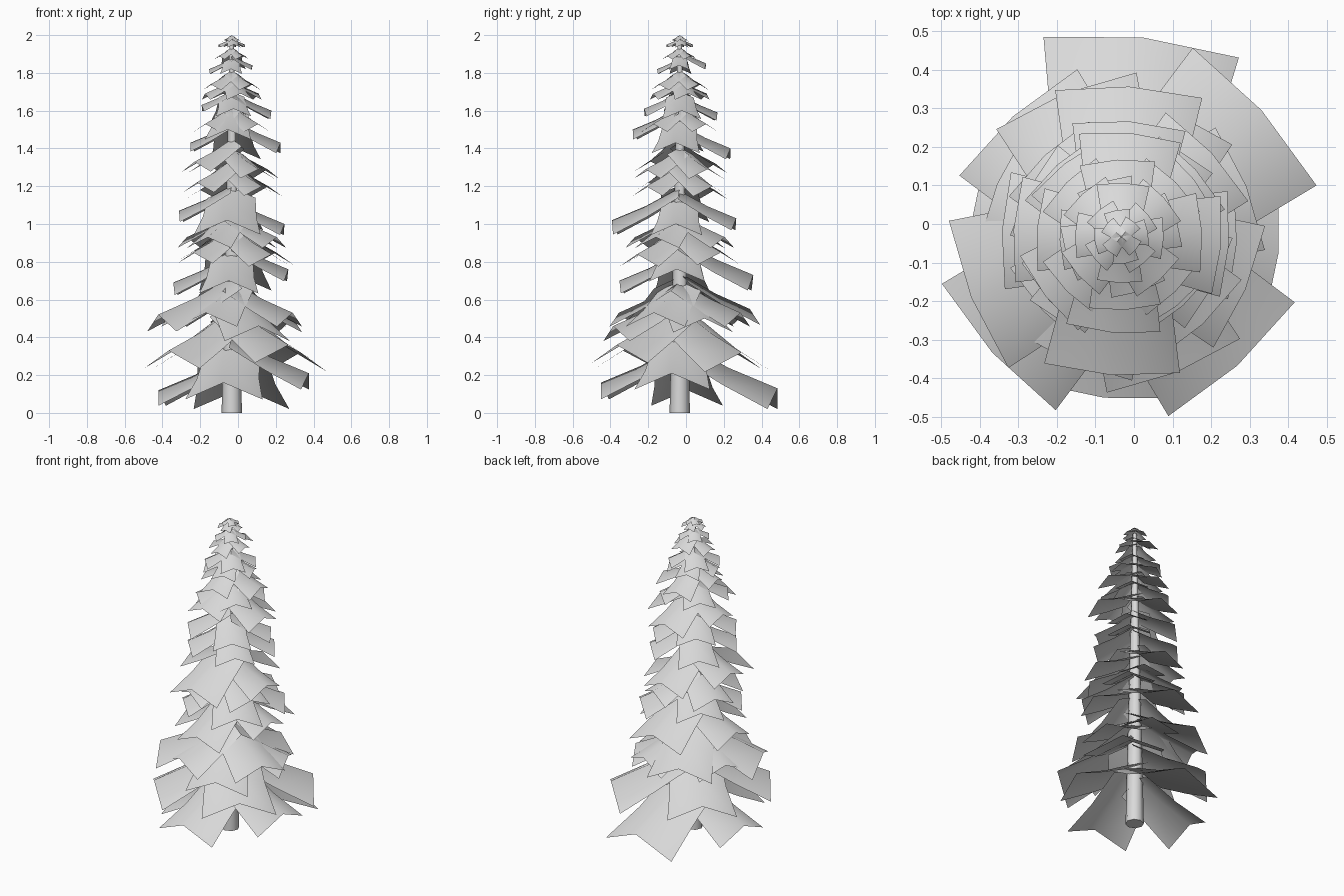
import bpy, bmesh, math
from mathutils import Matrix, Vector

cube = bpy.data.objects.get("Cube")
if cube:
    bpy.data.objects.remove(cube)

AXIS = Vector((-0.033, -0.033, 0))

# One pale grey for the whole tree
grey = bpy.data.materials.new("pale_grey")
grey.use_nodes = True
colour = (0.7, 0.7, 0.7, 1)
grey.diffuse_color = colour
grey.node_tree.nodes["Principled BSDF"].inputs["Base Color"].default_value = colour


def make_object(name, bm):
    mesh = bpy.data.meshes.new(name)
    bm.to_mesh(mesh)
    bm.free()
    mesh.materials.append(grey)
    for face in mesh.polygons:
        face.use_smooth = True
    obj = bpy.data.objects.new(name, mesh)
    bpy.context.collection.objects.link(obj)
    return obj


def add_bough(bm, tip_z, reach, yaw):
    """Roof-shaped sheet: a sloping ridge with two drooping sides."""
    turn = Matrix.Rotation(math.radians(yaw), 3, "Z")
    rows = []
    for t in (0, 0.5, 1):
        half = reach * (0.35 + 0.05 * t + 0.09 * t * t)
        ridge = tip_z + reach * 0.48 * (1 - t) ** 1.2
        row = []
        for side in (-1, 0, 1):
            out = reach * t * (1 - 0.05 * abs(side))
            z = ridge - abs(side) * half * 0.43
            row.append(bm.verts.new(turn @ Vector((out, side * half, z)) + AXIS))
        rows.append(row)
    for a, b in zip(rows, rows[1:]):
        for i in range(2):
            bm.faces.new((a[i], b[i], b[i + 1], a[i + 1]))


def add_whorl(name, yaw, boughs):
    bm = bmesh.new()
    for k, (tip_z, reach) in enumerate(boughs):
        add_bough(bm, tip_z, reach, yaw + 90 * k)
    make_object(name, bm)


# Trunk
bm = bmesh.new()
bmesh.ops.create_cone(bm, cap_ends=True, segments=8, radius1=0.054, radius2=0.012,
                      depth=1.96, matrix=Matrix.Translation(AXIS + Vector((0, 0, 0.98))))
trunk = make_object("trunk", bm)
for face in trunk.data.polygons:
    face.use_smooth = abs(face.normal.z) < 0.5

# Uneven whorls: yaw of the first bough, then ridge tip height and reach of each,
# counter-clockwise
uneven = [
    (-6, (0.21, 0.41), (0.13, 0.52), (0.12, 0.39), (0.16, 0.42)),
    (42, (0.32, 0.49), (0.32, 0.42), (0.33, 0.45), (0.36, 0.45)),
    (22, (0.50, 0.35), (0.55, 0.40), (0.52, 0.42), (0.46, 0.38)),
    (-3, (0.76, 0.30), (0.73, 0.39), (0.69, 0.31), (0.70, 0.32)),
    (43, (0.85, 0.32), (0.86, 0.29), (0.85, 0.28), (0.84, 0.31)),
    (-4, (1.00, 0.28), (1.03, 0.30), (1.07, 0.28), (1.02, 0.36)),
    (42, (1.20, 0.26), (1.18, 0.25), (1.22, 0.25), (1.20, 0.24)),
    (38, (1.29, 0.24), (1.32, 0.24), (1.33, 0.25), (1.29, 0.23)),
    (-5, (1.43, 0.26), (1.40, 0.27), (1.43, 0.22), (1.50, 0.25)),
    (3, (1.60, 0.21), (1.59, 0.20), (1.63, 0.16), (1.61, 0.19)),
    (-2, (1.84, 0.11), (1.85, 0.14), (1.82, 0.12), (1.82, 0.12)),
]
for n, (yaw, *boughs) in enumerate(uneven, 1):
    add_whorl(f"bough_whorl_{n}", yaw, boughs)

# Even whorls: yaw, ridge tip height, reach
even = [(67, 0.53, 0.35), (62, 0.93, 0.27), (45, 1.53, 0.20), (18, 1.69, 0.15),
        (42, 1.74, 0.15), (40, 1.89, 0.09), (10, 1.95, 0.07), (50, 1.975, 0.05)]
for n, (yaw, tip_z, reach) in enumerate(even, 1):
    add_whorl(f"filler_whorl_{n}", yaw, [(tip_z, reach)] * 4)
